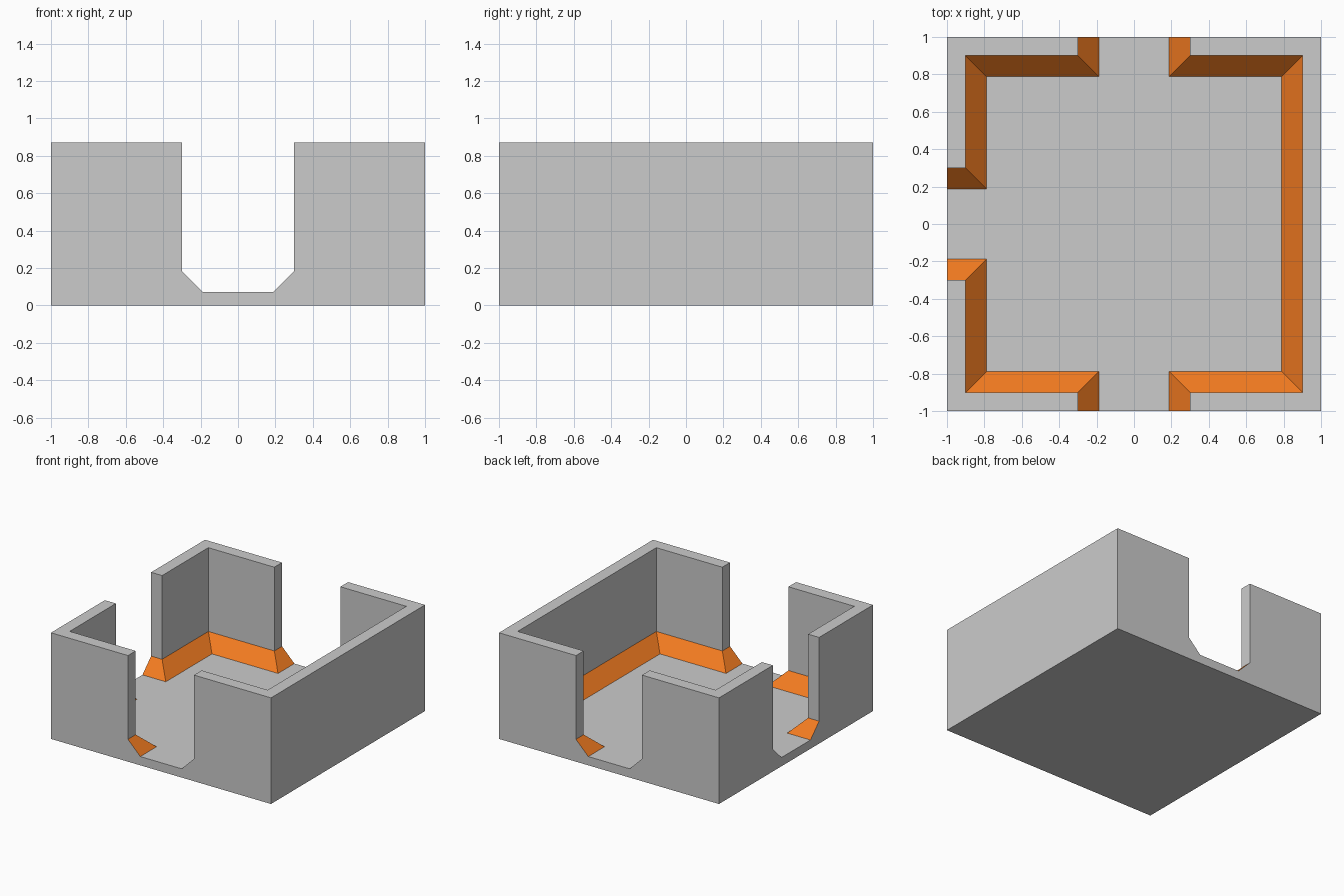
import bpy, bmesh

if "Cube" in bpy.data.objects:
    bpy.data.objects.remove(bpy.data.objects["Cube"])

FLOOR, SKIRT, TOP = 0.072, 0.184, 0.872


def wall_plans(g, r):
    """Plan outlines (inner path, outer corners) for door half-width g, room half-width r."""
    return [
        ([(-1, -g), (-r, -g), (-r, -r), (-g, -r), (-g, -1)], [(-1, -1)]),
        ([(g, -1), (g, -r), (r, -r), (r, r), (g, r), (g, 1)], [(1, 1), (1, -1)]),
        ([(-g, 1), (-g, r), (-r, r), (-r, g), (-1, g)], [(-1, 1)]),
    ]


def ring(bm, pts, z):
    return [bm.verts.new((x, y, z)) for x, y in pts]


def band(bm, low, high):
    n = len(low)
    return [bm.faces.new((low[i], high[i], high[(i + 1) % n], low[(i + 1) % n]))
            for i in range(n)]


def finish(name, bm, mats=()):
    mesh = bpy.data.meshes.new(name)
    for m in mats:
        mesh.materials.append(m)
    bm.to_mesh(mesh)
    bm.free()
    bpy.context.collection.objects.link(bpy.data.objects.new(name, mesh))


grey = bpy.data.materials.new("grey")
orange = bpy.data.materials.new("orange")
orange.diffuse_color = (0.9, 0.2, 0.015, 1)
orange.use_nodes = True
orange.node_tree.nodes["Principled BSDF"].inputs["Base Color"].default_value = orange.diffuse_color

upper = wall_plans(0.30, 0.90)
lower = wall_plans(0.188, 0.788)

# Walls with sloped orange skirting along the room and door edges
bm = bmesh.new()
for (up, corners), (lo, _) in zip(upper, lower):
    foot = ring(bm, lo + corners, FLOOR)
    mid = ring(bm, up + corners, SKIRT)
    top = ring(bm, up + corners, TOP)
    for f in band(bm, foot, mid)[:len(up) - 1]:
        f.material_index = 1
    band(bm, mid, top)
    bm.faces.new(top[::-1])
grey.diffuse_color = (0.8, 0.8, 0.8, 1)
grey.use_nodes = True
grey.node_tree.nodes["Principled BSDF"].inputs["Base Color"].default_value = grey.diffuse_color
finish("walls", bm, (grey, orange))

# Floor slab: exposed floor area, low sides and underside
bm = bmesh.new()
bm.faces.new(ring(bm, [p for path, _ in lower for p in path], FLOOR))
square = [(-1, -1), (-1, 1), (1, 1), (1, -1)]
base = ring(bm, square, 0)
band(bm, base, ring(bm, square, FLOOR))
bm.faces.new(base)
finish("floor", bm)
